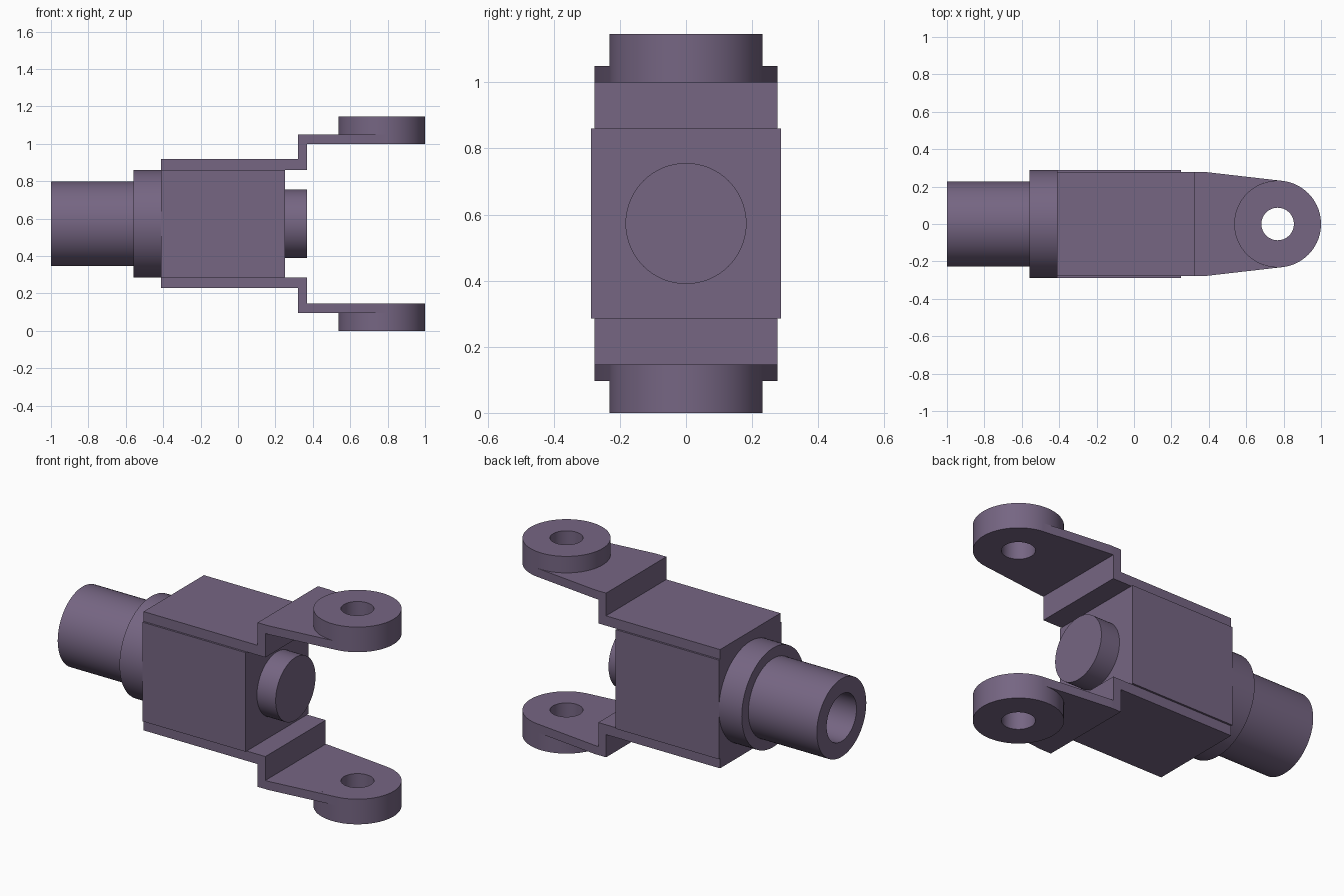
import bpy, bmesh, math
from mathutils import Vector

cube = bpy.data.objects.get("Cube")
if cube:
    bpy.data.objects.remove(cube, do_unlink=True)

ZC = 0.573   # height of the spindle axis and mirror plane
SEG = 72

# Single muted purple finish
COLOR = (0.180, 0.132, 0.226, 1.0)
mat = bpy.data.materials.new("muted purple")
mat.diffuse_color = COLOR
mat.use_nodes = True
bsdf = next(n for n in mat.node_tree.nodes if n.type == 'BSDF_PRINCIPLED')
bsdf.inputs["Base Color"].default_value = COLOR


def finish(name, bm):
    bmesh.ops.remove_doubles(bm, verts=bm.verts, dist=1e-5)
    bmesh.ops.recalc_face_normals(bm, faces=bm.faces)
    mesh = bpy.data.meshes.new(name)
    bm.to_mesh(mesh)
    bm.free()
    mesh.materials.append(mat)
    obj = bpy.data.objects.new(name, mesh)
    bpy.context.collection.objects.link(obj)
    bpy.ops.object.select_all(action='DESELECT')
    obj.select_set(True)
    bpy.context.view_layer.objects.active = obj
    bpy.ops.object.shade_smooth_by_angle(angle=math.radians(30))
    return obj


def prism(name, points, depth):
    """Extrude a closed outline of 3D points along a vector."""
    bm = bmesh.new()
    face = bm.faces.new([bm.verts.new(p) for p in points])
    ext = bmesh.ops.extrude_face_region(bm, geom=[face], use_keep_orig=True)
    moved = [v for v in ext["geom"] if isinstance(v, bmesh.types.BMVert)]
    bmesh.ops.translate(bm, verts=moved, vec=depth)
    return finish(name, bm)


def lathe(name, profile, center, axis, closed=False):
    """Spin (radius, distance along axis) points about an axis."""
    axis = Vector(axis)
    center = Vector(center)
    side = Vector((0, 1, 0))
    bm = bmesh.new()
    verts = [bm.verts.new(center + side * r + axis * h) for r, h in profile]
    pairs = list(zip(verts, verts[1:]))
    if closed:
        pairs.append((verts[-1], verts[0]))
    edges = [bm.edges.new(p) for p in pairs]
    bmesh.ops.spin(bm, geom=verts + edges, cent=center, axis=axis,
                   angle=math.tau, steps=SEG, use_duplicate=False)
    return finish(name, bm)


# Central block
BX0, BX1, BH = -0.413, 0.25, 0.288
prism("center_block",
      [(BX0, -BH, ZC - BH), (BX1, -BH, ZC - BH), (BX1, -BH, ZC + BH), (BX0, -BH, ZC + BH)],
      (0, 2 * BH, 0))

# Hollow shaft with its collar, and the solid stub on the other end
lathe("shaft_and_collar",
      [(0, -0.56), (0.137, -0.56), (0.137, -1.0), (0.227, -1.0), (0.227, -0.56),
       (BH, -0.56), (BH, BX0), (0, BX0)], (0, 0, ZC), (1, 0, 0))
lathe("end_stub", [(0, BX1), (0.183, BX1), (0.183, 0.37), (0, 0.37)], (0, 0, ZC), (1, 0, 0))

# Fork: stepped strap, tapered arm and bored eye, mirrored above and below
W = 0.277
EYE_X, EYE_R, HOLE_R = 0.768, 0.232, 0.087
IN, OUT, TIP = 0.427, 0.477, 0.573   # arm inner, arm outer and eye outer heights
TAPER_X = 0.39
dx = TAPER_X - EYE_X
tangent = math.atan2(W, dx) - math.acos(EYE_R / math.hypot(dx, W))

for side, s in (("upper", 1), ("lower", -1)):
    strap = [(BX0, BH), (0.37, BH), (0.37, OUT), (0.32, OUT), (0.32, 0.345), (BX0, 0.345)]
    prism(side + "_strap", [(x, -W, ZC + s * h) for x, h in strap], (0, 2 * W, 0))

    # Arm sides run tangent to the eye and close along its rim
    n = 40
    angles = [tangent + (math.tau - 2 * tangent) * i / n for i in range(n + 1)]
    arm = [(TAPER_X, -W), (0.37, -W), (0.37, W), (TAPER_X, W)]
    arm += [(EYE_X + EYE_R * math.cos(a), EYE_R * math.sin(a)) for a in angles]
    prism(side + "_arm", [(x, y, ZC + s * IN) for x, y in arm], (0, 0, s * (OUT - IN)))

    lathe(side + "_eye",
          [(HOLE_R, IN), (EYE_R, IN), (EYE_R, TIP), (HOLE_R, TIP)],
          (EYE_X, 0, ZC), (0, 0, s), closed=True)
